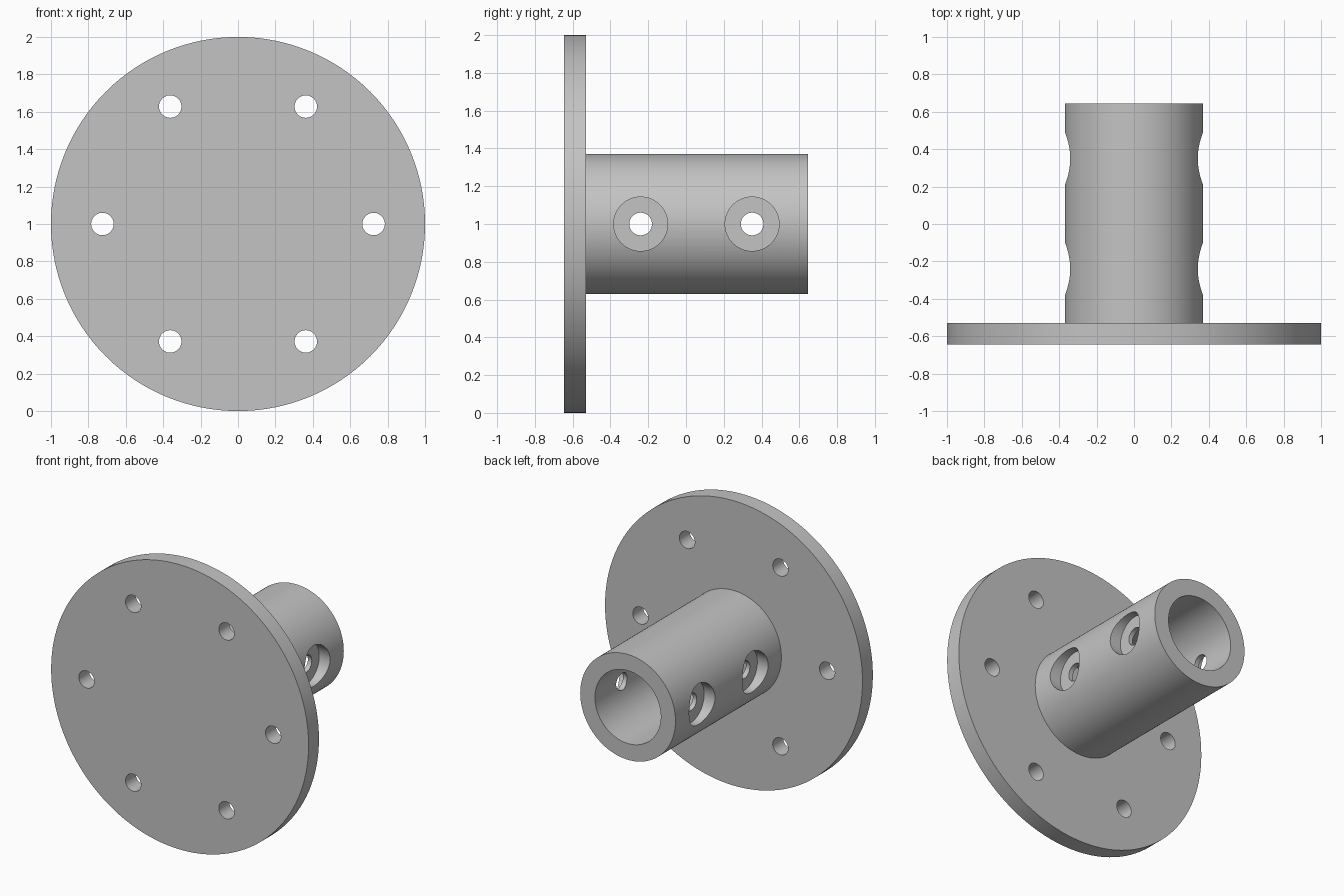
import bpy
from math import cos, sin, pi, radians

default = bpy.data.objects.get("Cube")
if default:
    bpy.data.objects.remove(default, do_unlink=True)

# Single grey metal
metal = bpy.data.materials.new("grey_metal")
metal.use_nodes = True
grey = (0.55, 0.55, 0.55, 1)
metal.diffuse_color = grey
metal.node_tree.nodes["Principled BSDF"].inputs["Base Color"].default_value = grey

CENTRE_Z = 1.0
PLATE_FRONT, PLATE_BACK, TUBE_END = -0.645, -0.53, 0.645
TUBE_R, BORE_R, HOLE_R = 0.37, 0.256, 0.06


def cylinder(name, radius, start, end, axis, a, b, sides=64):
    """Cylinder along x or y; a, b are its position on the other two axes."""
    mid = (start + end) / 2
    along_x = axis == "x"
    bpy.ops.mesh.primitive_cylinder_add(
        vertices=sides, radius=radius, depth=end - start,
        location=(mid, a, b) if along_x else (a, mid, b),
        rotation=(0, pi / 2, 0) if along_x else (pi / 2, 0, 0))
    obj = bpy.context.object
    obj.name = name
    obj.data.materials.append(metal)
    return obj


def cut(target, cutter):
    """Subtract the cutter from the target and discard it."""
    cutter.hide_render = True
    mod = target.modifiers.new("cut", "BOOLEAN")
    mod.operation, mod.solver, mod.object = "DIFFERENCE", "EXACT", cutter
    bpy.context.view_layer.objects.active = target
    bpy.ops.object.modifier_apply(modifier=mod.name)
    bpy.data.objects.remove(cutter, do_unlink=True)


# Round mounting plate with a ring of six bolt holes
plate = cylinder("mounting_plate", 1.0, PLATE_FRONT, PLATE_BACK, "y", 0, CENTRE_Z, 128)
for i in range(6):
    angle = i * pi / 3
    cut(plate, cylinder("bolt_hole", HOLE_R, -1, 0, "y",
                        0.725 * cos(angle), CENTRE_Z + 0.725 * sin(angle), 48))

# Socket tube, open at the back
tube = cylinder("socket_tube", TUBE_R, PLATE_BACK - 0.01, TUBE_END, "y", 0, CENTRE_Z, 128)
cut(tube, cylinder("bore", BORE_R, -1, 1, "y", 0, CENTRE_Z, 96))

# Cross holes with a flat counterbore on both sides
for y in (-0.24, 0.35):
    cut(tube, cylinder("cross_hole", HOLE_R, -1, 1, "x", y, CENTRE_Z, 48))
    for start, end in ((-0.6, -0.286), (0.286, 0.6)):
        cut(tube, cylinder("counterbore", 0.143, start, end, "x", y, CENTRE_Z))

# Smooth round walls, keep the rims sharp
for obj in (plate, tube):
    bpy.ops.object.select_all(action="DESELECT")
    obj.select_set(True)
    bpy.context.view_layer.objects.active = obj
    bpy.ops.object.shade_smooth_by_angle(angle=radians(30))
